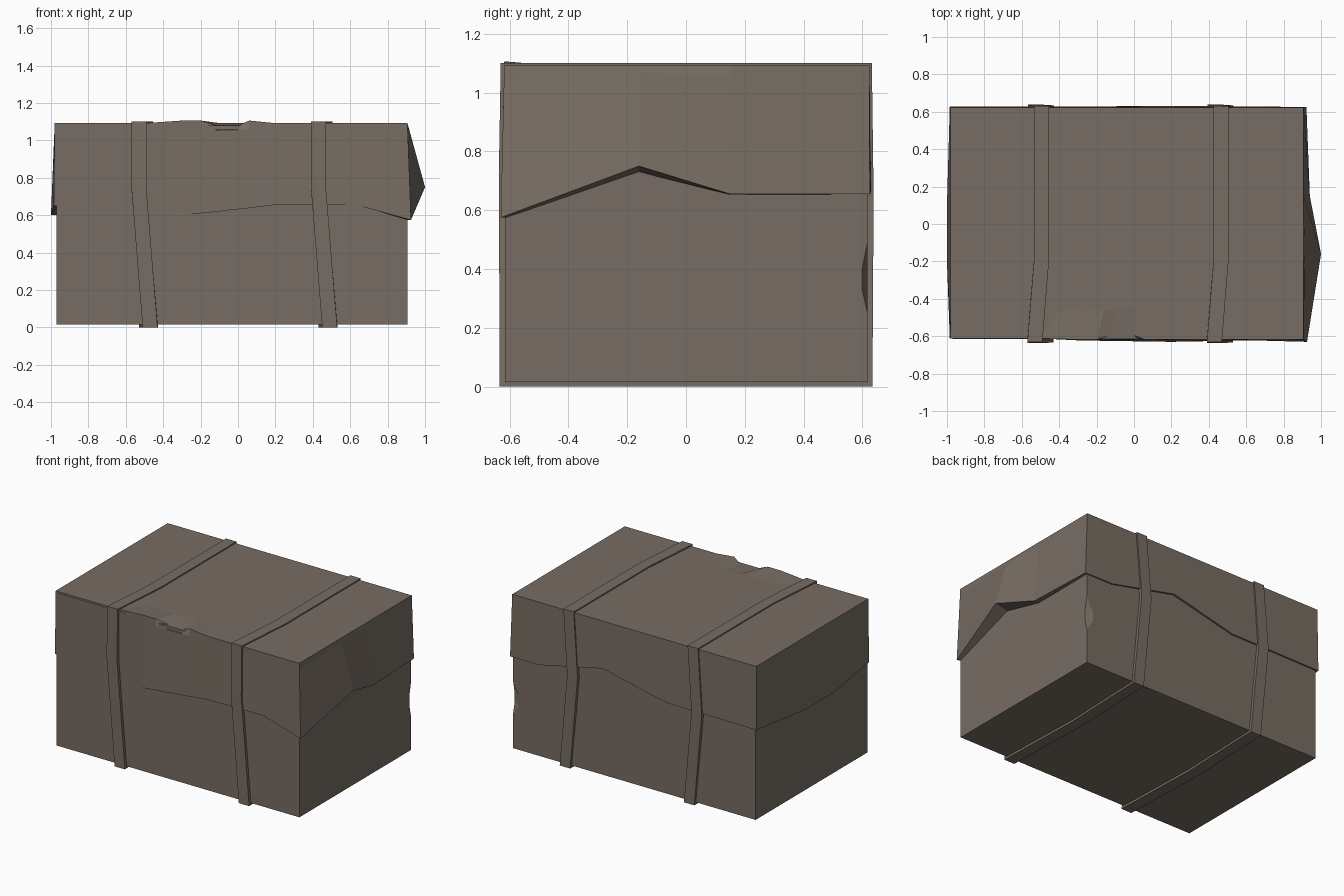
import bpy, bmesh

if "Cube" in bpy.data.objects:
    bpy.data.objects.remove(bpy.data.objects["Cube"])

mat = bpy.data.materials.new("dusty brown")
mat.diffuse_color = (0.185, 0.153, 0.125, 1)
mat.use_nodes = True
mat.node_tree.nodes["Principled BSDF"].inputs["Base Color"].default_value = mat.diffuse_color


def finish(name, bm):
    bmesh.ops.remove_doubles(bm, verts=bm.verts, dist=0.0005)
    bmesh.ops.recalc_face_normals(bm, faces=bm.faces)
    me = bpy.data.meshes.new(name)
    bm.to_mesh(me)
    bm.free()
    me.materials.append(mat)
    ob = bpy.data.objects.new(name, me)
    bpy.context.collection.objects.link(ob)
    return ob


def loft(rings, cap=True, wrap=False):
    """Join rings of points with quads; cap the ends or wrap around."""
    bm = bmesh.new()
    rows = [[bm.verts.new(p) for p in r] for r in rings]
    n = len(rows[0])
    pairs = list(zip(rows, rows[1:])) + ([(rows[-1], rows[0])] if wrap else [])
    for a, b in pairs:
        for i in range(n):
            j = (i + 1) % n
            bm.faces.new((a[i], a[j], b[j], b[i]))
    if cap:
        bm.faces.new(rows[0])
        bm.faces.new(rows[-1])
    return bm


def clamp(v, lo, hi):
    return max(lo, min(hi, v))


# crate body, with a chip knocked out of the back right edge
rings = []
for z, c in ((0.015, 0), (0.25, 0), (0.33, 1), (0.40, 1), (0.49, 0), (1.08, 0)):
    rings.append([(-0.97, -0.615, z), (0.905, -0.615, z), (0.905, 0.617 - 0.018 * c, z),
                  (0.905 - 0.05 * c, 0.617, z), (-0.97, 0.617, z)])
finish("crate_body", loft(rings))

# cloth cover: ragged hem points as x, y, z, flared beyond the crate
hem = [(-0.985, -0.613, 0.65), (-0.5, -0.612, 0.63), (-0.3, -0.622, 0.60),
       (-0.2, -0.624, 0.61), (-0.12, -0.625, 0.618), (0.0, -0.627, 0.632),
       (0.06, -0.628, 0.638), (0.2, -0.63, 0.655), (0.63, -0.622, 0.655),
       (0.925, -0.63, 0.575), (1.0, -0.16, 0.75), (0.94, 0.15, 0.655),
       (0.922, 0.625, 0.655), (0.7, 0.628, 0.655), (0.2, 0.632, 0.765),
       (-0.28, 0.628, 0.655), (-0.985, 0.628, 0.65), (-1.0, 0.1, 0.60),
       (-1.0, -0.2, 0.60)]
inner, upper, top, crown = [], [], [], []
for x, y, z in hem:
    tx, ty, tz = clamp(x, -0.98, 0.906), clamp(y, -0.618, 0.624), 1.092
    front_middle = y < -0.6 and -0.35 < x < 0.1
    if front_middle:
        tz = 1.106                       # raised fold on the front edge
    t = 0.08
    upper.append((tx + (x - tx) * t, ty + (y - ty) * t, 1.092 + (z - 1.092) * t))
    if front_middle and -0.15 < x < 0.03:
        ty, tz = -0.595, 1.08            # dent in the fold
    top.append((tx, ty, tz))
    crown.append((tx * 0.8, ty * 0.75, 1.092))
    ix = clamp(x, -0.96, 0.895)
    inner.append((ix, clamp(y, -0.605, 0.607), z - 0.3 * max(0, x - 0.93)))
finish("cloth_cover", loft([inner, hem, upper, top, crown]))

# two straps wrapped all the way round, as y, z, x
path = [(-0.634, 0, -0.47), (-0.636, 0.75, -0.53), (-0.63, 1.101, -0.53),
        (-0.2, 1.101, -0.495), (0.632, 1.101, -0.495), (0.638, 0.65, -0.528),
        (0.634, 0, -0.468), (0.0, 0, -0.49)]
for name, dx in (("left_strap", 0), ("right_strap", 0.96)):
    rings = []
    for y, z, x in path:
        iy, iz = y * 0.95, 0.55 + (z - 0.55) * 0.95
        a, b = x + dx - 0.04, x + dx + 0.04
        rings.append([(a, y, z), (b, y, z), (b, iy, iz), (a, iy, iz)])
    finish(name, loft(rings, cap=False, wrap=True))
